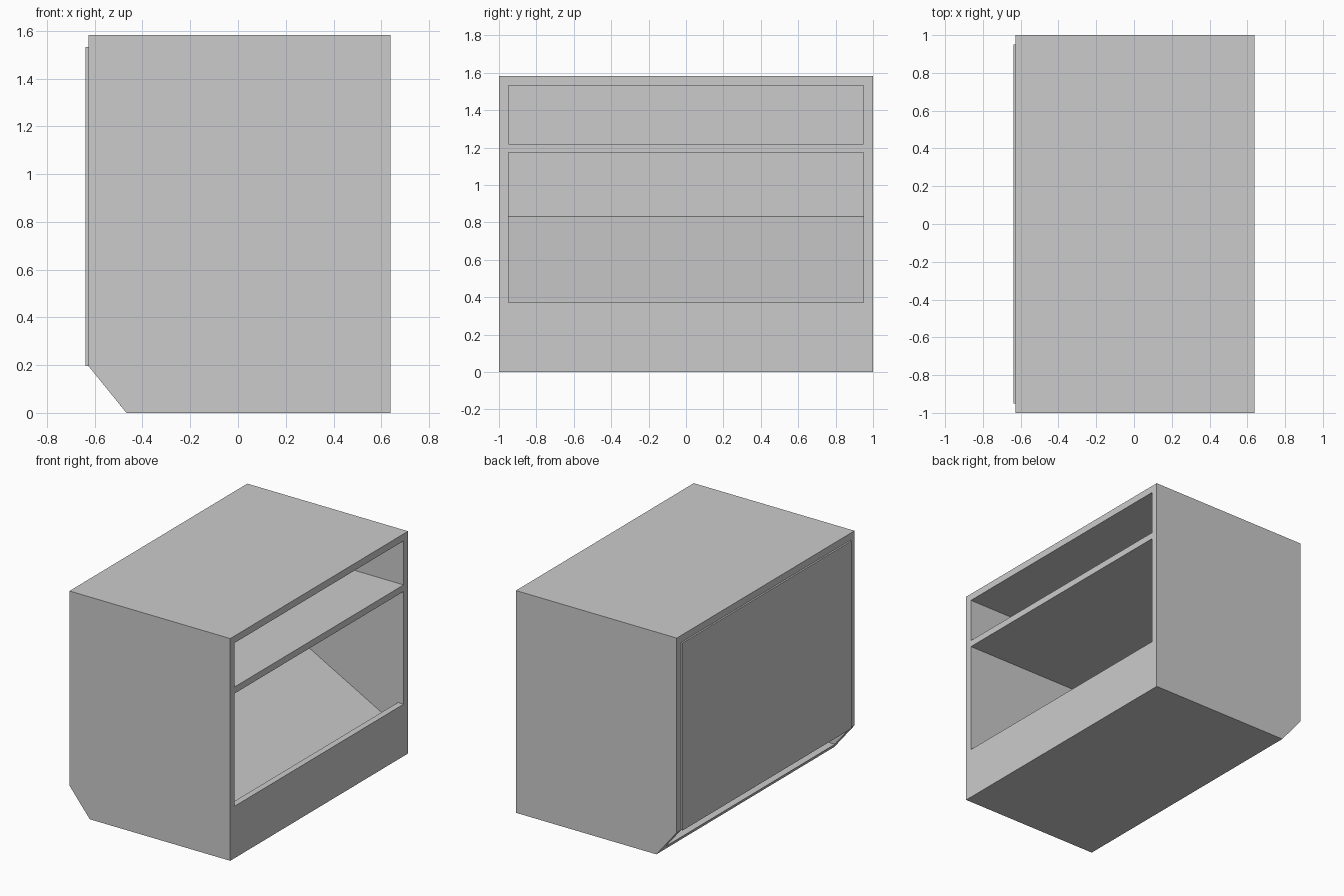
import bpy, bmesh

if "Cube" in bpy.data.objects:
    bpy.data.objects.remove(bpy.data.objects["Cube"])

W = 0.05                      # board thickness
X0, X1, H = -0.627, 0.639, 1.582


def board(name, profile, y0, y1):
    """Extrude an (x, z) profile from y0 to y1."""
    bm = bmesh.new()
    face = bm.faces.new([bm.verts.new((x, y0, z)) for x, z in profile])
    res = bmesh.ops.extrude_face_region(bm, geom=[face])
    verts = [g for g in res["geom"] if isinstance(g, bmesh.types.BMVert)]
    bmesh.ops.translate(bm, verts=verts, vec=(0, y1 - y0, 0))
    bmesh.ops.recalc_face_normals(bm, faces=bm.faces)
    mesh = bpy.data.meshes.new(name)
    bm.to_mesh(mesh)
    bm.free()
    obj = bpy.data.objects.new(name, mesh)
    bpy.context.collection.objects.link(obj)
    return obj


def rect(x0, x1, z0, z1):
    return [(x0, z0), (x1, z0), (x1, z1), (x0, z1)]


# Side walls with the clipped lower rear corner
side = [(-0.467, 0), (X1, 0), (X1, H), (X0, H), (X0, 0.197)]
board("left_side_wall", side, -1, -0.95)
board("right_side_wall", side, 0.95, 1)

# Boards spanning between the side walls
inner = {
    "top_board": rect(X0, X1, H - W, H),
    "shelf": rect(-0.59, X1, 1.172, 1.219),
    "front_lower_panel": rect(X1 - 0.045, X1, 0, 0.37),
    # floor edge follows the clipped corner
    "floor_board": [(-0.467, 0), (X1 - 0.045, 0), (X1 - 0.045, W), (-0.508, W)],
    # back panel stands slightly proud of the case
    "back_panel": rect(-0.639, -0.59, 0.197, H - W),
    # sloping tray behind the front panel
    "sloped_tray": [(-0.59, 0.79), (0.594, 0.15), (0.594, 0.196), (-0.59, 0.832)],
}
for name, profile in inner.items():
    board(name, profile, -0.95, 0.95)
